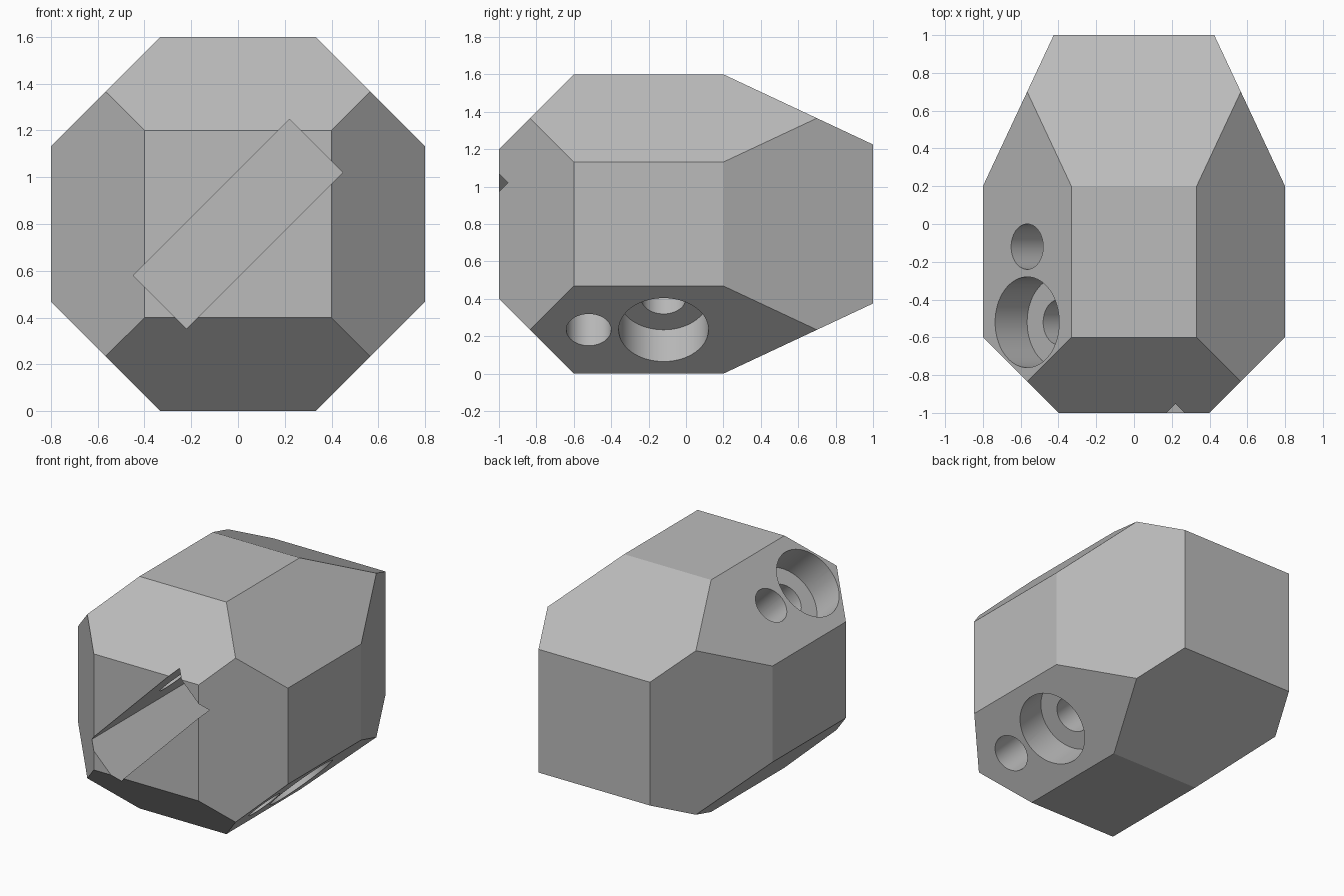
import bpy, bmesh, math
from mathutils import Matrix, Vector

if "Cube" in bpy.data.objects:
    bpy.data.objects.remove(bpy.data.objects["Cube"])

MID = 0.8                            # height of the long axis
HALF = 0.8                           # half width of the octagon
SIDE = HALF * math.tan(math.pi / 8)  # half an octagon side
KNEE = HALF / math.sqrt(2)           # where a slanted face comes to a point
TILT = Matrix.Translation((0, 0, MID)) @ Matrix.Rotation(math.radians(-45), 4, 'Y')

grey = bpy.data.materials.new("plain grey")
grey.use_nodes = True
grey.diffuse_color = (0.5, 0.5, 0.5, 1)
grey.node_tree.nodes["Principled BSDF"].inputs["Base Color"].default_value = (0.5, 0.5, 0.5, 1)


def to_object(bm, name):
    bmesh.ops.recalc_face_normals(bm, faces=bm.faces)
    mesh = bpy.data.meshes.new(name)
    bm.to_mesh(mesh)
    bm.free()
    mesh.materials.append(grey)
    obj = bpy.data.objects.new(name, mesh)
    bpy.context.collection.objects.link(obj)
    return obj


def block():
    """Octagonal prism with a chamfered front and a tapered back."""
    bm = bmesh.new()
    rings = [(-1, 0.4, 0.4), (-0.6, HALF, SIDE), (-0.6, SIDE, HALF), (-0.834, KNEE, KNEE),
             (0.2, HALF, SIDE), (0.2, SIDE, HALF), (0.7, KNEE, KNEE), (1, 0.425, 0.425)]
    for y, x, z in rings:
        for sx in (-1, 1):
            for sz in (-1, 1):
                bm.verts.new((sx * x, y, MID + sz * z))
    bmesh.ops.convex_hull(bm, input=bm.verts)
    bmesh.ops.dissolve_limit(bm, angle_limit=math.radians(2), verts=bm.verts, edges=bm.edges)
    return to_object(bm, "body")


def slot_cutter(half_length, half_width, y0, y1):
    bm = bmesh.new()
    size = Matrix.Diagonal((2 * half_length, y1 - y0, 2 * half_width, 1))
    bmesh.ops.create_cube(bm, size=1, matrix=TILT @ Matrix.Translation((0, (y0 + y1) / 2, 0)) @ size)
    return to_object(bm, "slot_cutter")


def bore_cutter(radius, y, low, high):
    """Round cutter across the body, between two distances along the slanted axis."""
    bm = bmesh.new()
    place = TILT @ Matrix.Translation((0, y, (low + high) / 2))
    bmesh.ops.create_cone(bm, cap_ends=True, segments=64, radius1=radius, radius2=radius,
                          depth=high - low, matrix=place)
    return to_object(bm, "bore_cutter")


body = block()

# Deep slot in the front, two cross holes and their opposite counterbores
cutters = [slot_cutter(0.473, 0.161, -1.3, 0.2)]
for y, side in ((-0.52, 1), (-0.12, -1)):
    cutters.append(bore_cutter(0.12, y, -1, 1))
    cutters.append(bore_cutter(0.24, y, *sorted((side * 0.56, side))))

bpy.context.view_layer.objects.active = body
for cutter in cutters:
    mod = body.modifiers.new("cut", 'BOOLEAN')
    mod.operation = 'DIFFERENCE'
    mod.solver = 'EXACT'
    mod.object = cutter
    bpy.ops.object.modifier_apply(modifier=mod.name)
    bpy.data.objects.remove(cutter)

bpy.ops.object.select_all(action='DESELECT')
body.select_set(True)
bpy.ops.object.shade_smooth_by_angle(angle=math.radians(20))
